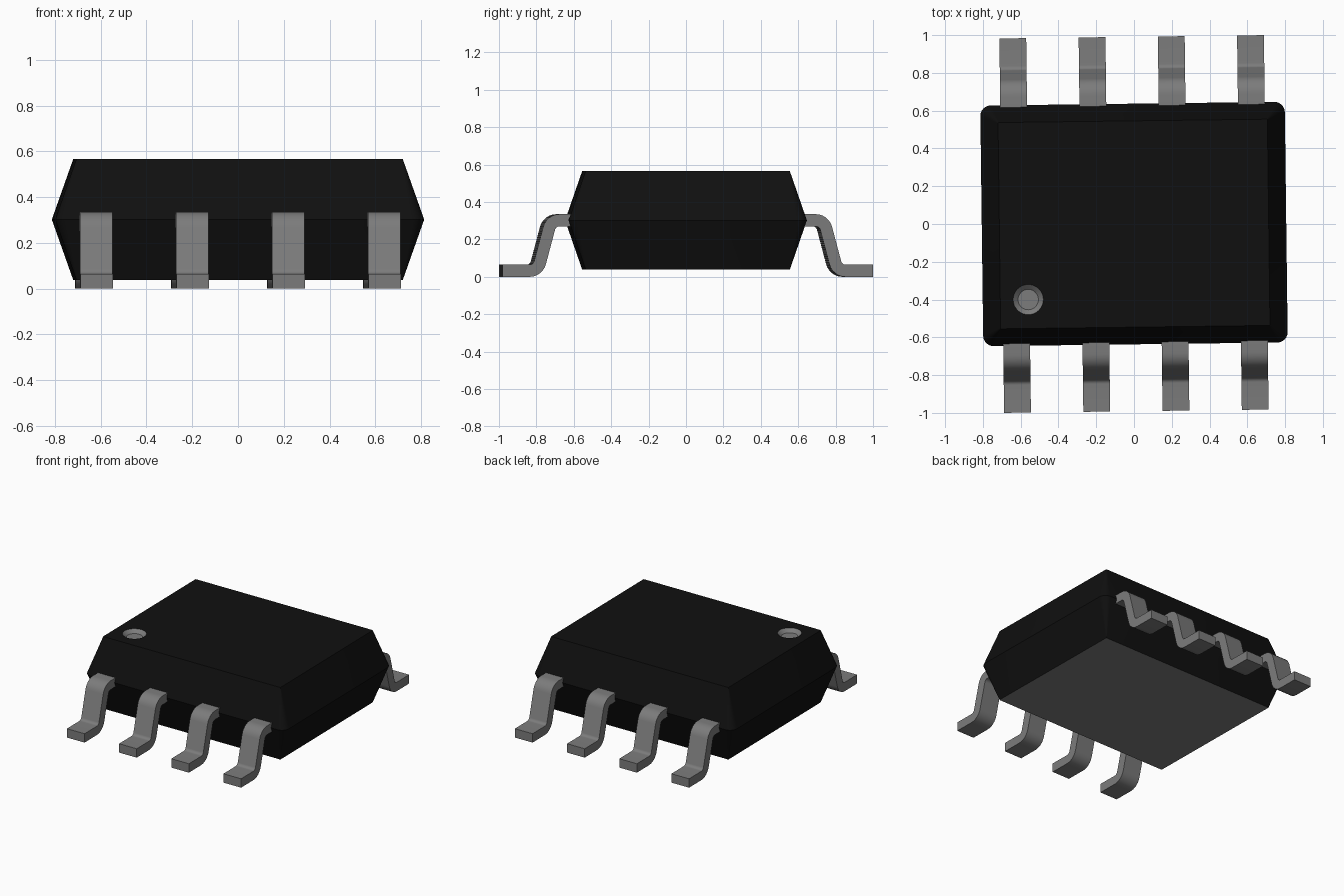
import bpy
import bmesh
from math import sin, cos, pi, radians

cube = bpy.data.objects.get("Cube")
if cube:
    bpy.data.objects.remove(cube, do_unlink=True)

TURN = 0.0126                         # whole chip is turned slightly about z


def material(name, rgb):
    m = bpy.data.materials.new(name)
    m.diffuse_color = (*rgb, 1)
    m.use_nodes = True
    m.node_tree.nodes["Principled BSDF"].inputs["Base Color"].default_value = (*rgb, 1)
    return m


black = material("black plastic", (0.005, 0.005, 0.005))
grey = material("grey metal", (0.2, 0.2, 0.2))


def finish(name, bm, mats):
    bmesh.ops.recalc_face_normals(bm, faces=bm.faces)
    mesh = bpy.data.meshes.new(name)
    bm.to_mesh(mesh)
    bm.free()
    for m in mats:
        mesh.materials.append(m)
    ob = bpy.data.objects.new(name, mesh)
    bpy.context.collection.objects.link(ob)
    ob.rotation_euler.z = TURN
    bpy.ops.object.select_all(action='DESELECT')
    ob.select_set(True)
    bpy.context.view_layer.objects.active = ob
    bpy.ops.object.shade_smooth_by_angle(angle=radians(30))
    return ob


def arc(cx, cy, r, start, end, n):
    """Points on an arc, angles in degrees."""
    return [(cx + r * cos(radians(start + (end - start) * i / n)),
             cy + r * sin(radians(start + (end - start) * i / n))) for i in range(n + 1)]


def rounded_ring(bm, hx, hy, r, z):
    pts = []
    for sx, sy, a in ((1, 1, 0), (-1, 1, 90), (-1, -1, 180), (1, -1, 270)):
        pts += arc(sx * (hx - r), sy * (hy - r), r, a, a + 90, 6)
    return [bm.verts.new((x, y, z)) for x, y in pts]


def circle_ring(bm, cx, cy, r, z, n=32):
    return [bm.verts.new((x, y, z)) for x, y in arc(cx, cy, r, 0, 360 * (n - 1) / n, n - 1)]


def bridge(bm, a, b):
    n = len(a)
    return [bm.faces.new((a[i], a[(i + 1) % n], b[(i + 1) % n], b[i])) for i in range(n)]


def loop_edges(bm, ring):
    found = []
    for i, v in enumerate(ring):
        w = ring[(i + 1) % len(ring)]
        found.append(bm.edges.get((v, w)) or bm.edges.new((v, w)))
    return found


# Body: two tapered halves meeting at the middle, with a pin-one dimple on top
bm = bmesh.new()
bottom = rounded_ring(bm, 0.713, 0.546, 0.004, 0.038)
middle = rounded_ring(bm, 0.806, 0.637, 0.055, 0.302)
top = rounded_ring(bm, 0.713, 0.546, 0.004, 0.566)
bridge(bm, bottom, middle)
bridge(bm, middle, top)
underside = bm.faces.new(bottom)
rim = circle_ring(bm, -0.565, -0.393, 0.08, 0.566)
floor = circle_ring(bm, -0.565, -0.393, 0.054, 0.542)
dimple = bridge(bm, rim, floor) + [bm.faces.new(floor)]
bmesh.ops.triangle_fill(bm, use_beauty=True, use_dissolve=False,
                        edges=loop_edges(bm, top) + loop_edges(bm, rim))
for f in dimple + [underside]:
    f.material_index = 1
finish("body", bm, [black, grey])

# Lead profile in (y, z): shoulder bend, slanted shank, foot bend, flat foot
profile = ([(0.61, 0.335)] + arc(0.685, 0.245, 0.09, 90, 15, 6)
           + arc(0.845, 0.09, 0.025, 195, 270, 6)
           + [(0.991, 0.065), (0.991, 0.0)]
           + arc(0.845, 0.09, 0.09, 270, 195, 6)
           + arc(0.685, 0.245, 0.025, 15, 90, 6) + [(0.61, 0.27)])


def lead(name, x, side):
    bm = bmesh.new()
    a, b = [[bm.verts.new((x + dx, side * y, z)) for y, z in profile]
            for dx in (-0.071, 0.071)]
    bridge(bm, a, b)
    bm.faces.new(a)
    bm.faces.new(b)
    finish(name, bm, [grey])


# Four leads along the front and four along the back
for side, label in ((-1, "front"), (1, "back")):
    for i in range(4):
        lead(f"{label}_lead_{i + 1}", (i - 1.5) * 0.4195, side)
